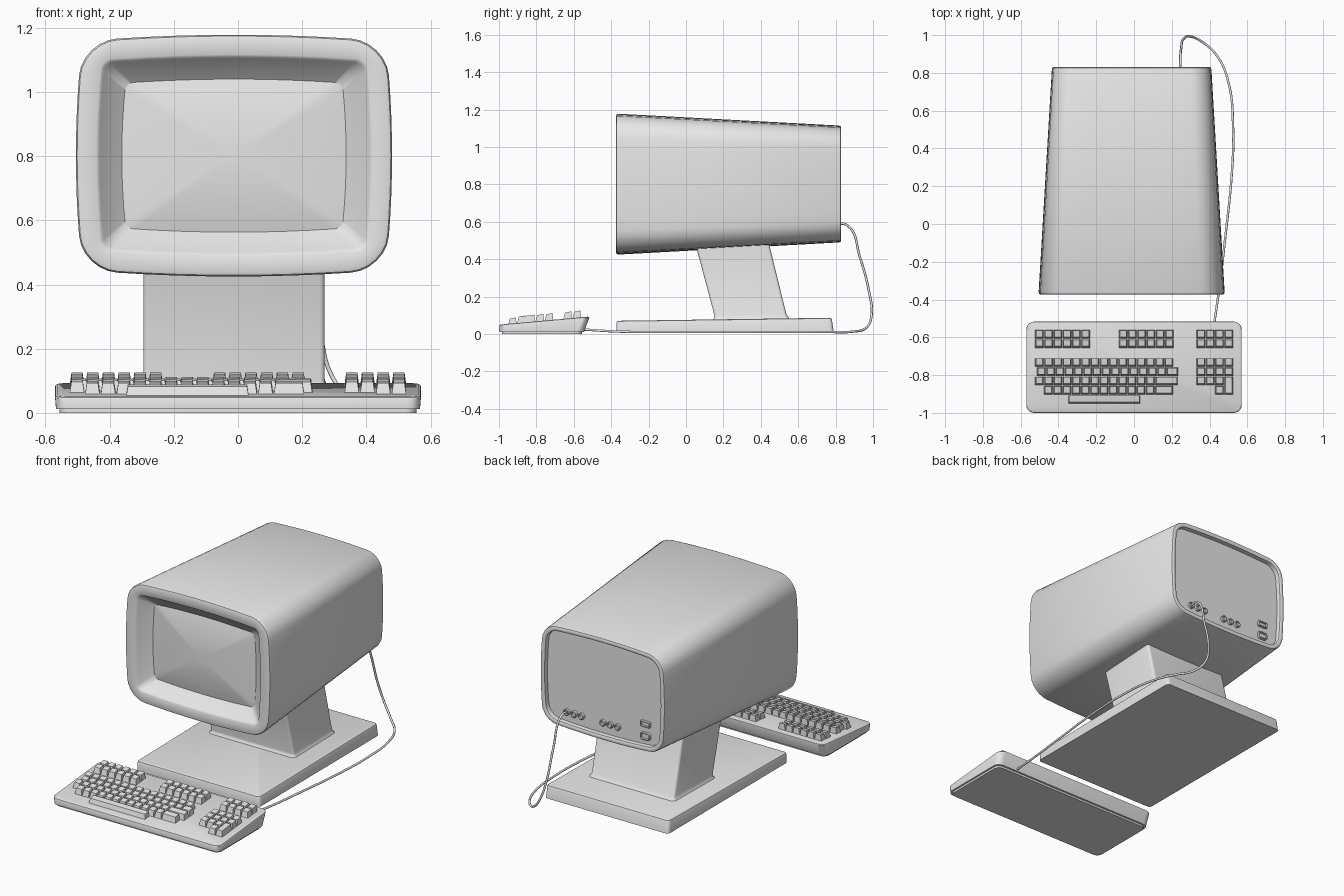
import bpy
import bmesh
import math

cube = bpy.data.objects.get("Cube")
if cube:
    bpy.data.objects.remove(cube, do_unlink=True)

grey = bpy.data.materials.new("light_grey")
grey.use_nodes = True
grey.diffuse_color = (0.8, 0.8, 0.8, 1)
grey.node_tree.nodes["Principled BSDF"].inputs["Base Color"].default_value = (0.8, 0.8, 0.8, 1)


def outline(u0, u1, v0, v1, r=0.0, bulge=0.0, n=6, m=1):
    """Rounded rectangle, optionally with bowed sides."""
    cu, cv, hu, hv = (u0 + u1) / 2, (v0 + v1) / 2, (u1 - u0) / 2, (v1 - v0) / 2
    arcs = []
    for q, (su, sv) in enumerate([(1, 1), (-1, 1), (-1, -1), (1, -1)]):
        arc = []
        for k in range(n + 1 if r else 1):
            a = math.pi / 2 * (q + k / n)
            arc.append((su * (hu - r) + r * math.cos(a), sv * (hv - r) + r * math.sin(a)))
        arcs.append(arc)
    pts = []
    for q, arc in enumerate(arcs):
        pts += arc
        (a, b), (c, d) = arc[-1], arcs[(q + 1) % 4][0]
        pts += [(a + (c - a) * i / m, b + (d - b) * i / m) for i in range(1, m)]
    return [(cu + u - bulge * u / hu * (v / hv) ** 2,
             cv + v - bulge * v / hv * (u / hu) ** 2) for u, v in pts]


def loft(bm, rings):
    """Closed skin through rings of equal length."""
    loops = [[bm.verts.new(p) for p in ring] for ring in rings]
    for a, b in zip(loops, loops[1:]):
        for i in range(len(a)):
            j = (i + 1) % len(a)
            bm.faces.new((a[i], a[j], b[j], b[i]))
    bm.faces.new(loops[0])
    bm.faces.new(loops[-1])


def finish(name, bm, smooth=True):
    bmesh.ops.recalc_face_normals(bm, faces=bm.faces)
    mesh = bpy.data.meshes.new(name)
    bm.to_mesh(mesh)
    bm.free()
    mesh.materials.append(grey)
    obj = bpy.data.objects.new(name, mesh)
    bpy.context.collection.objects.link(obj)
    if smooth:
        bpy.ops.object.select_all(action='DESELECT')
        obj.select_set(True)
        bpy.context.view_layer.objects.active = obj
        bpy.ops.object.shade_smooth_by_angle(angle=math.radians(35))
    return obj


def upright(y, box, inset=0.0, r=0.0, bulge=0.0, m=8):
    """Outline standing in the xz plane at depth y."""
    x0, x1, z0, z1 = box
    pts = outline(x0 + inset, x1 - inset, z0 + inset, z1 - inset, r, bulge, m=m)
    return [(x, y, z) for x, z in pts]


def lying(x0, x1, y0, y1, z_front, z_back, r=0.0):
    """Outline lying in the xy plane, its height sloping from front to back."""
    return [(x, y, z_front + (z_back - z_front) * (y - y0) / (y1 - y0))
            for x, y in outline(x0, x1, y0, y1, r)]


# Monitor casing with sloped bezel and recessed back
front = (-0.505, 0.48, 0.425, 1.178)
back = (-0.435, 0.41, 0.49, 1.115)
opening = (-0.435, 0.412, 0.495, 1.11)
glass = (-0.362, 0.337, 0.563, 1.04)
bm = bmesh.new()
loft(bm, [
    upright(-0.305, glass, 0, 0.025, 0.012),
    upright(-0.362, opening, 0.006, 0.03, 0.015),
    upright(-0.37, opening, 0.001, 0.033, 0.015),
    upright(-0.374, opening, -0.006, 0.036, 0.015),
    upright(-0.374, front, 0.012, 0.105, 0.02),
    upright(-0.371, front, 0.004, 0.11, 0.02),
    upright(-0.362, front, 0, 0.112, 0.02),
    upright(0.818, back, 0, 0.095, 0.017),
    upright(0.827, back, 0.003, 0.093, 0.017),
    upright(0.83, back, 0.01, 0.088, 0.017),
    upright(0.83, back, 0.022, 0.078, 0.016),
    upright(0.826, back, 0.028, 0.072, 0.016),
    upright(0.8, back, 0.03, 0.07, 0.016),
])
finish("monitor_casing", bm)

# Domed screen
bm = bmesh.new()
rings = []
cx, cz = (glass[0] + glass[1]) / 2, (glass[2] + glass[3]) / 2
for s in (1, 0.9, 0.75, 0.55, 0.35, 0.15):
    ring = upright(-0.308 - 0.03 * (1 - s * s), glass, 0, 0.025, 0.012)
    rings.append([(cx + (x - cx) * s, y, cz + (z - cz) * s) for x, y, z in ring])
loft(bm, rings)
finish("screen", bm)


# Sockets on the back panel
def socket(name, x, z, w, h, r):
    box = (x - w, x + w, z - h, z + h)
    wall = 0.3 * min(w, h)
    bm = bmesh.new()
    loft(bm, [upright(y, box, i, max(r - i, 0.002), m=1) for y, i in
              ((0.795, 0), (0.814, 0), (0.816, 0.002), (0.816, wall), (0.803, wall))])
    finish(name, bm)


for i, x in enumerate((0.245, 0.195, 0.145, 0.0, -0.05, -0.1)):
    socket(f"round_socket_{i + 1}", x, 0.585, 0.019, 0.019, 0.0188)
socket("upper_socket", -0.29, 0.655, 0.032, 0.017, 0.004)
socket("lower_socket", -0.29, 0.58, 0.032, 0.022, 0.014)

# Leaning pedestal
bm = bmesh.new()
loft(bm, [
    lying(-0.308, 0.283, 0.14, 0.555, 0.075, 0.08, 0.025),
    lying(-0.3, 0.275, 0.15, 0.547, 0.086, 0.092, 0.02),
    lying(-0.295, 0.27, 0.152, 0.537, 0.1, 0.105, 0.016),
    lying(-0.295, 0.27, 0.045, 0.44, 0.5, 0.5, 0.016),
])
finish("pedestal", bm)

# Base plate
bm = bmesh.new()
loft(bm, [
    lying(-0.432, 0.407, -0.372, 0.79, 0.01, 0.01, 0.02),
    lying(-0.43, 0.405, -0.372, 0.78, 0.062, 0.078, 0.02),
    lying(-0.427, 0.402, -0.369, 0.777, 0.068, 0.084, 0.018),
    lying(-0.42, 0.395, -0.36, 0.77, 0.071, 0.087, 0.014),
])
finish("base_plate", bm)

# Keyboard housing and foot
bm = bmesh.new()
loft(bm, [
    lying(-0.567, 0.567, -0.998, -0.545, 0.012, 0.012, 0.04),
    lying(-0.57, 0.57, -1.0, -0.517, 0.044, 0.087, 0.042),
    lying(-0.568, 0.568, -0.998, -0.518, 0.048, 0.091, 0.041),
    lying(-0.562, 0.562, -0.992, -0.524, 0.051, 0.093, 0.037),
])
finish("keyboard_housing", bm)
bm = bmesh.new()
loft(bm, [lying(-0.556, 0.556, -0.985, -0.557, z, z, 0.035) for z in (0, 0.016)])
finish("keyboard_foot", bm)

# Keys
UNIT = 0.049


def deck(y):
    return 0.05 + 0.09 * (y + 1)


def add_key(bm, x0, x1, y0, y1, height=0.036):
    g, t = 0.0015, 0.007
    loft(bm, [
        lying(x0 + g, x1 - g, y0 + g, y1 - g, deck(y0) - 0.004, deck(y1) - 0.004),
        lying(x0 + t, x1 - t, y0 + t + 0.004, y1 - t + 0.003,
              deck(y0) + height - 0.002, deck(y1) + height),
    ])


def key_rows(name, rows):
    """Each row: left edge, back edge, key widths in units."""
    bm = bmesh.new()
    for x, y, widths in rows:
        for w in widths:
            add_key(bm, x, x + w * UNIT, y - UNIT, y)
            x += w * UNIT
    return bm, name


bm, name = key_rows("main_keys", [
    (-0.526, -0.709, [1] * 15),
    (-0.515, -0.758, [1] * 14 + [1.3]),
    (-0.526, -0.807, [1] * 13 + [2.5]),
    (-0.478, -0.856, [1] * 12 + [2]),
])
finish(name, bm, False)

for label, x, count in (("left", -0.526, 6), ("middle", -0.082, 6), ("right", 0.33, 4)):
    bm, name = key_rows(label + "_function_keys",
                        [(x, y, [1] * count) for y in (-0.56, -0.609)])
    finish(name, bm, False)

bm, name = key_rows("number_pad", [
    (0.33, -0.709, [1] * 4),
    (0.33, -0.758, [1] * 4),
    (0.33, -0.807, [1] * 3),
    (0.33 + 2 * UNIT, -0.856, [1]),
])
add_key(bm, 0.33 + 3 * UNIT, 0.33 + 4 * UNIT, -0.905, -0.807)
finish(name, bm, False)

bm = bmesh.new()
add_key(bm, -0.35, 0.035, -0.953, -0.905, 0.03)
finish("space_bar", bm, False)

# Cable from the back panel around to the keyboard
path = [(0.245, 0.79, 0.585), (0.245, 0.86, 0.583), (0.25, 0.93, 0.41),
        (0.262, 0.98, 0.22), (0.295, 0.993, 0.11), (0.36, 0.965, 0.035),
        (0.44, 0.89, 0.013), (0.5, 0.75, 0.011), (0.525, 0.5, 0.011),
        (0.52, 0.3, 0.011), (0.48, -0.1, 0.011), (0.45, -0.35, 0.013),
        (0.42, -0.56, 0.025)]
curve = bpy.data.curves.new("cable", 'CURVE')
curve.dimensions = '3D'
curve.bevel_depth = 0.0065
curve.bevel_resolution = 2
curve.resolution_u = 8
curve.use_fill_caps = True
spline = curve.splines.new('BEZIER')
spline.bezier_points.add(len(path) - 1)
for point, co in zip(spline.bezier_points, path):
    point.co = co
    point.handle_left_type = point.handle_right_type = 'AUTO'
curve.materials.append(grey)
bpy.context.collection.objects.link(bpy.data.objects.new("cable", curve))
